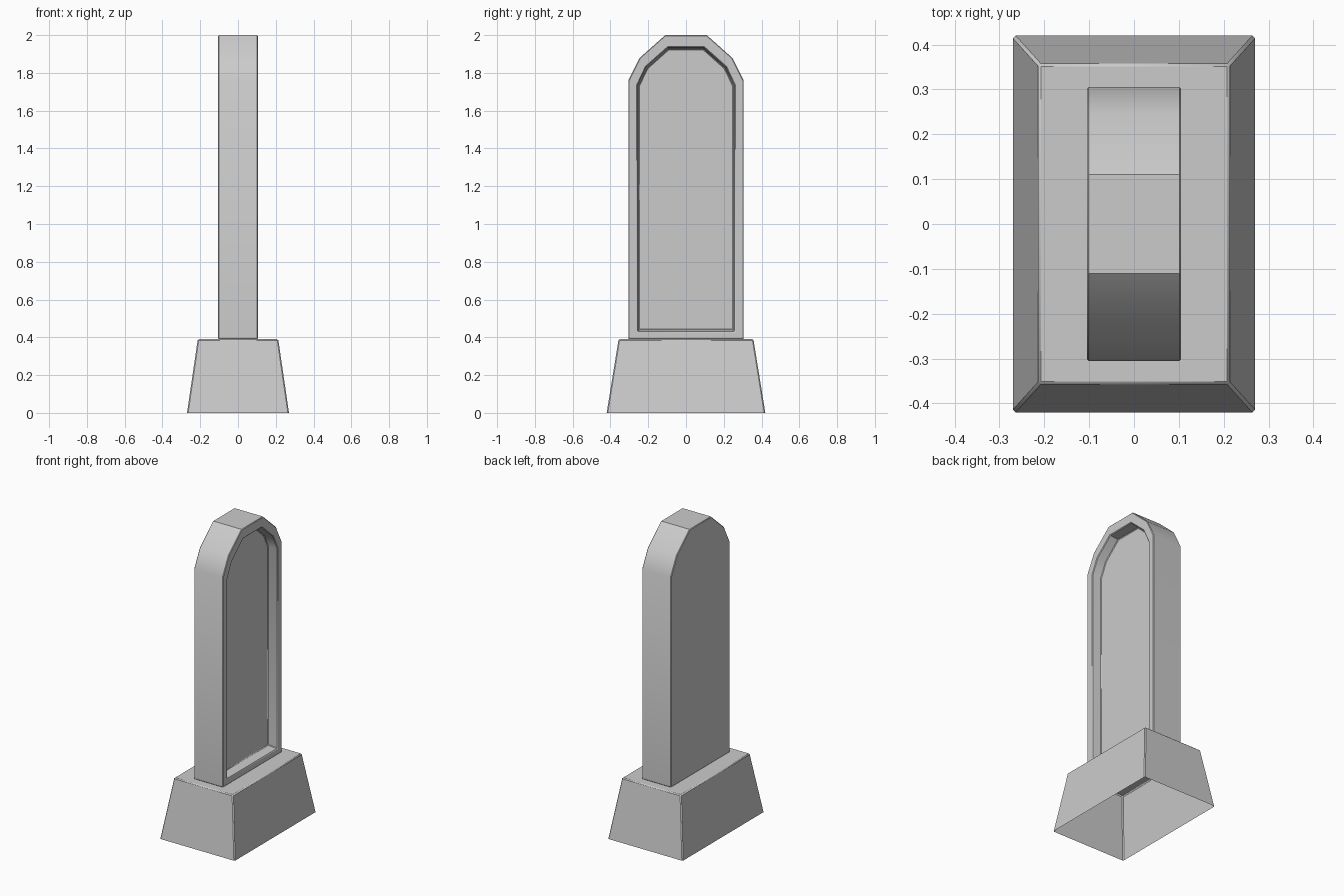
import bpy, bmesh, math

cube = bpy.data.objects.get("Cube")
if cube:
    bpy.data.objects.remove(cube, do_unlink=True)

stone = bpy.data.materials.new("grey_stone")
stone.use_nodes = True
GREY = (0.6, 0.6, 0.6, 1)
stone.diffuse_color = GREY
stone.node_tree.nodes["Principled BSDF"].inputs["Base Color"].default_value = GREY


def loft(bm, rings):
    """Skin consecutive rings of points and return the vertex rings."""
    loops = [[bm.verts.new(p) for p in ring] for ring in rings]
    for a, b in zip(loops, loops[1:]):
        for i in range(len(a)):
            j = (i + 1) % len(a)
            bm.faces.new((a[i], a[j], b[j], b[i]))
    return loops


def finish(bm, name, bevel):
    """Soften the hard edges and turn the mesh into a shaded object."""
    bmesh.ops.recalc_face_normals(bm, faces=bm.faces)
    hard = [e for e in bm.edges
            if len(e.link_faces) == 2 and e.calc_face_angle() > math.radians(55)]
    bmesh.ops.bevel(bm, geom=hard, offset=bevel, segments=1, affect='EDGES')
    mesh = bpy.data.meshes.new(name)
    bm.to_mesh(mesh)
    bm.free()
    mesh.materials.append(stone)
    obj = bpy.data.objects.new(name, mesh)
    bpy.context.collection.objects.link(obj)
    bpy.ops.object.select_all(action='DESELECT')
    obj.select_set(True)
    bpy.context.view_layer.objects.active = obj
    bpy.ops.object.shade_smooth_by_angle(angle=math.radians(35))
    return obj


def rectangle(x, y, z):
    return [(-x, -y, z), (x, -y, z), (x, y, z), (-x, y, z)]


def arch(half, x):
    """Mirror half an outline of (y, z) points into a full ring at x."""
    full = half + [(-y, z) for y, z in reversed(half)]
    return [(x, y, z) for y, z in full]


# Tapered pedestal, hollow and open underneath
BASE_TOP = 0.39
bm = bmesh.new()
rings = loft(bm, [rectangle(0.27, 0.42, 0), rectangle(0.213, 0.357, BASE_TOP)])
bm.faces.new(rings[-1])
finish(bm, "pedestal", 0.006)

# Arched slab with a sunken panel on one broad side
THICK = 0.105
DEPTH = 0.062
outer = [(0.305, BASE_TOP), (0.305, 1.76), (0.245, 1.88), (0.11, 2.0)]
rim = [(0.257, 0.43), (0.257, 1.737), (0.212, 1.832), (0.096, 1.935)]
panel = [(0.249, 0.441), (0.249, 1.734), (0.205, 1.825), (0.092, 1.926)]
bm = bmesh.new()
rings = loft(bm, [arch(outer, -THICK), arch(outer, THICK),
                  arch(rim, THICK), arch(panel, THICK - DEPTH)])
bm.faces.new(rings[0])
bm.faces.new(rings[-1])
finish(bm, "headstone_slab", 0.004)
